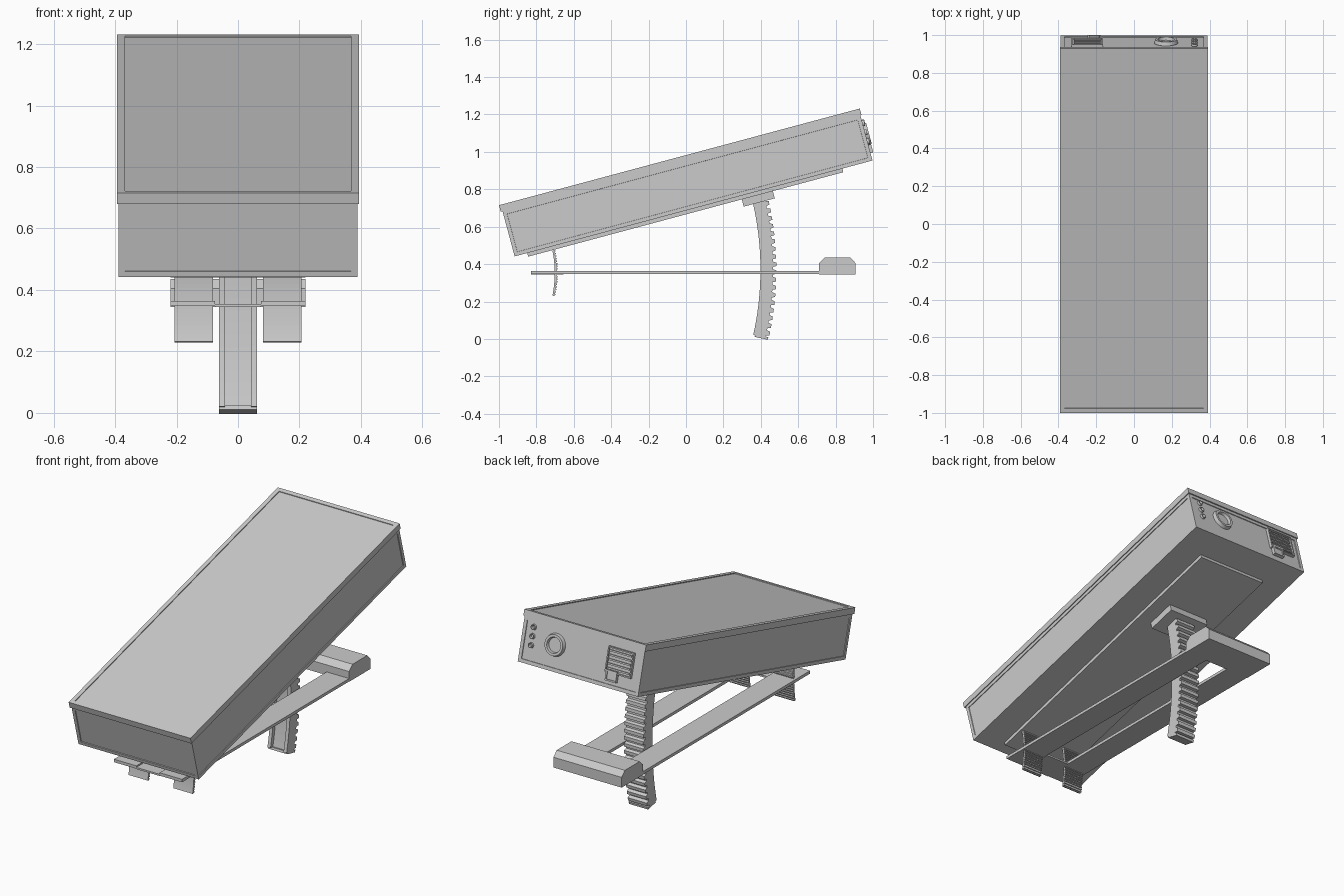
import bpy, bmesh
from math import radians, cos, sin, pi
from mathutils import Matrix, Vector

if "Cube" in bpy.data.objects:
    bpy.data.objects.remove(bpy.data.objects["Cube"])

# Frame of the tilted housing: origin at the centre of its underside
TILT = Matrix.Translation((0, 0.04, 0.6975)) @ Matrix.Rotation(radians(15), 4, 'X')


def finish(name, bm, mat=None):
    bmesh.ops.recalc_face_normals(bm, faces=bm.faces)
    me = bpy.data.meshes.new(name)
    bm.to_mesh(me)
    bm.free()
    ob = bpy.data.objects.new(name, me)
    bpy.context.collection.objects.link(ob)
    if mat:
        ob.matrix_world = mat
    return ob


def box(name, lo, hi, mat=None, panels=(), inset=0.03, depth=-0.004):
    """Box from corner to corner; faces whose normal is in panels get a recess."""
    bm = bmesh.new()
    lo, hi = Vector(lo), Vector(hi)
    bmesh.ops.create_cube(bm, size=1)
    for v in bm.verts:
        v.co = Vector([(lo[i] + hi[i]) / 2 + v.co[i] * (hi[i] - lo[i]) for i in range(3)])
    bm.normal_update()
    for f in list(bm.faces):
        if any(f.normal.dot(Vector(p)) > 0.9 for p in panels):
            bmesh.ops.inset_region(bm, faces=[f], thickness=inset)
            bmesh.ops.inset_region(bm, faces=[f], thickness=0.001, depth=depth)
    return finish(name, bm, mat)


def extrude_x(name, profile, x0, x1):
    """Extrude a (y, z) outline from x0 to x1."""
    bm = bmesh.new()
    f = bm.faces.new([bm.verts.new((x0, y, z)) for y, z in profile])
    r = bmesh.ops.extrude_face_region(bm, geom=[f])
    verts = [g for g in r['geom'] if isinstance(g, bmesh.types.BMVert)]
    bmesh.ops.translate(bm, verts=verts, vec=(x1 - x0, 0, 0))
    return finish(name, bm)


def arc_rack(cy, cz, r0, r1, tooth, a0, a1, n):
    """Curved strip outline, with n teeth on the outer edge when tooth > 0."""
    def at(r, a):
        return cy + r * cos(radians(a)), cz + r * sin(radians(a))
    step = (a1 - a0) / n
    inner = [at(r0, a1 - i * step) for i in range(n + 1)]
    outer = []
    for i in range(n):
        a = a0 + i * step
        outer.append(at(r1, a))
        if tooth:
            outer += [at(r1, a + step * .3), at(r1 + tooth, a + step * .4),
                      at(r1 + tooth, a + step * .85)]
    outer.append(at(r1, a1))
    return outer + inner


def round_part(name, x, w, rad, height, rim=0, segs=32):
    """Round fitting on the back end of the housing, optionally dished."""
    bm = bmesh.new()
    bmesh.ops.create_cone(bm, cap_ends=True, segments=segs, radius1=rad,
                          radius2=rad * .92, depth=height)
    if rim:
        top = max(bm.faces, key=lambda f: f.calc_center_median().z)
        bmesh.ops.inset_region(bm, faces=[top], thickness=rim)
        bmesh.ops.inset_region(bm, faces=[top], thickness=0.004, depth=-height * .8)
    m = TILT @ Matrix.Translation((x, 0.99 + height / 2, w)) @ Matrix.Rotation(-pi / 2, 4, 'X')
    ob = finish(name, bm, m)
    for p in ob.data.polygons:
        p.use_smooth = len(p.vertices) == 4
    ob.data.set_sharp_from_angle(angle=radians(30))
    return ob


# Tilted housing, lid and underside plate
box("housing_body", (-.388, -.99, 0), (.388, .991, .25), TILT,
    [(1, 0, 0), (-1, 0, 0), (0, -1, 0), (0, 1, 0)], .028)
box("housing_lid", (-.393, -1.0, .25), (.393, .997, .286), TILT, [(0, 0, 1)], .035)
box("underside_plate", (-.22, -.92, -.02), (.22, .824, .002), TILT)
box("leg_bracket", (-.13, .262, -.06), (.13, .434, -.015), TILT)

# Fittings on the back end
round_part("round_socket", .17, .145, .063, .02, .014)
for i, w in enumerate((.205, .155, .105)):
    round_part(f"button_{i}", .32, w, .016, .012, .004, 20)
box("vent_frame", (-.33, .98, .085), (-.165, 1.004, .225), TILT, [(0, 1, 0)], .01, -.01)
for i in range(5):
    w = .103 + i * .024
    box(f"vent_slat_{i}", (-.318, .985, w), (-.177, 1.002, w + .009), TILT)
box("latch", (-.245, .98, .04), (-.175, 1.006, .1), TILT, [(0, 1, 0)], .012)

# Base: two rails with a centre slot, front crosspiece and rear foot block
for side, s in (("left", -1), ("right", 1)):
    x0, x1 = sorted((s * .075, s * .22))
    box(f"base_rail_{side}", (x0, -.83, .347), (x1, .73, .364))
box("base_front_plate", (-.075, -.83, .345), (.075, -.655, .355))
extrude_x("rear_foot_block", [(.71, .345), (.71, .405), (.742, .435), (.878, .435),
                              (.907, .405), (.907, .345)], -.22, .22)

# Curved toothed rear leg with side flanges
extrude_x("rear_leg_rack", arc_rack(-1.2, .37, 1.62, 1.665, .018, -12.6, 12.8, 18), -.062, .062)
for side, s in (("left", -1), ("right", 1)):
    x0, x1 = sorted((s * .042, s * .062))
    extrude_x(f"rear_leg_flange_{side}",
              arc_rack(-1.2, .37, 1.598, 1.64, 0, -12.6, 12.8, 18), x0, x1)
box("rear_leg_end", (-.062, .368, .004), (.062, .44, .018),
    Matrix.Translation((0, .4, .012)) @ Matrix.Rotation(radians(-12), 4, 'X')
    @ Matrix.Translation((0, -.4, -.012)))

# Thin toothed front legs
for side, s in (("left", -1), ("right", 1)):
    x0, x1 = sorted((s * .082, s * .207))
    extrude_x(f"front_leg_{side}",
              arc_rack(-1.295, .352, .593, .603, .006, -11.7, 11.7, 18), x0, x1)
